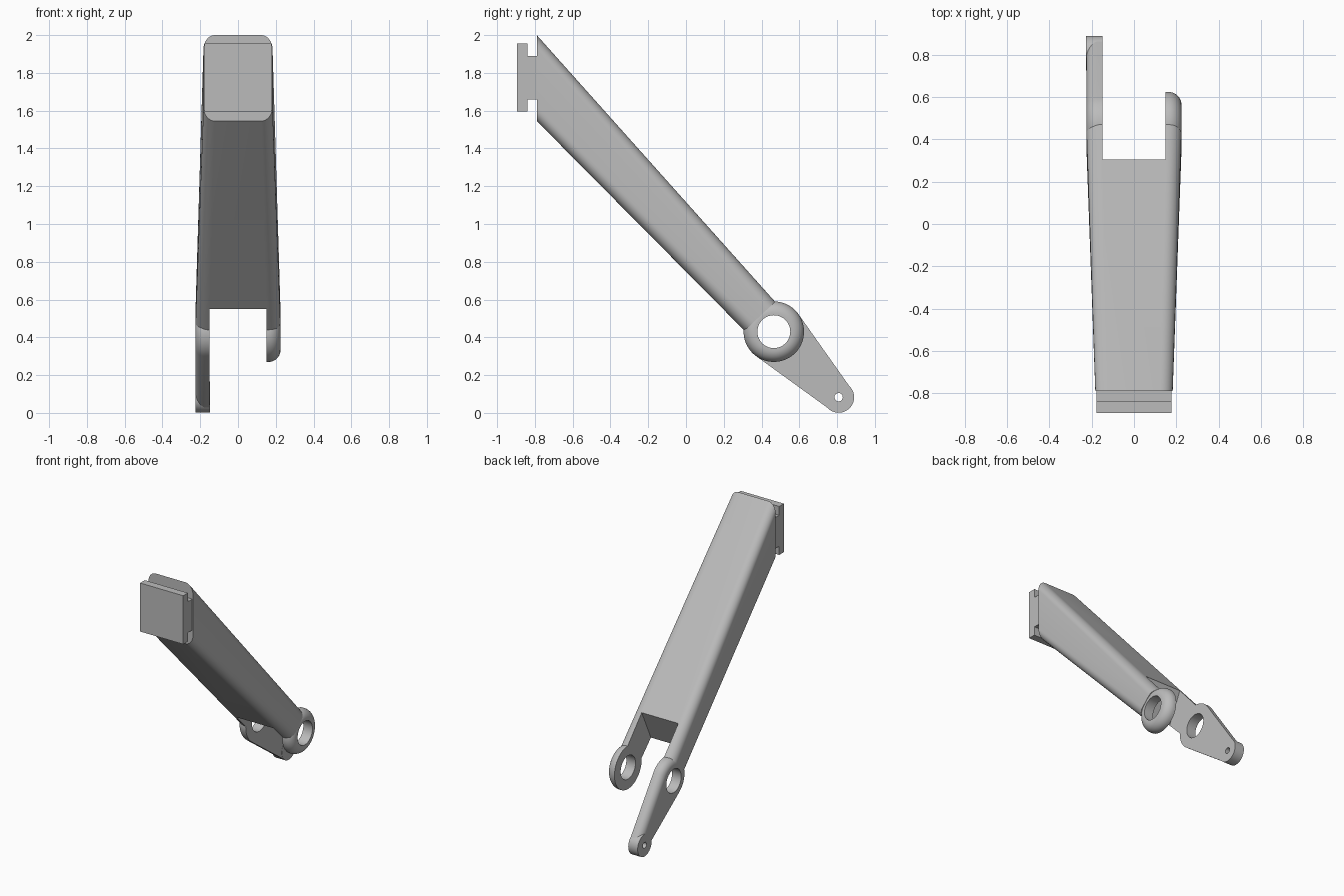
import bpy, bmesh
from math import sin, cos, acos, pi, radians

cube = bpy.data.objects.get("Cube")
if cube:
    bpy.data.objects.remove(cube, do_unlink=True)

grey = bpy.data.materials.new("plain_grey")
grey.use_nodes = True
COLOUR = (0.5, 0.5, 0.5, 1)
grey.diffuse_color = COLOUR
grey.node_tree.nodes["Principled BSDF"].inputs["Base Color"].default_value = COLOUR

PIVOT = (0.465, 0.43)      # (y, z) of the large eye
TIP = (0.808, 0.083)       # (y, z) of the small eye
INNER, OUTER = 0.15, 0.225  # prong faces in x


def loft(name, loops, closed=False):
    """Skin a series of equal vertex loops; cap the ends or close the series."""
    bm = bmesh.new()
    rows = [[bm.verts.new(p) for p in loop] for loop in loops]
    n = len(rows[0])
    pairs = list(zip(rows, rows[1:]))
    if closed:
        pairs.append((rows[-1], rows[0]))
    else:
        bm.faces.new(rows[0])
        bm.faces.new(rows[-1])
    for a, b in pairs:
        for i in range(n):
            j = (i + 1) % n
            bm.faces.new((a[i], a[j], b[j], b[i]))
    bmesh.ops.recalc_face_normals(bm, faces=bm.faces)
    mesh = bpy.data.meshes.new(name)
    bm.to_mesh(mesh)
    bm.free()
    mesh.materials.append(grey)
    ob = bpy.data.objects.new(name, mesh)
    bpy.context.collection.objects.link(ob)
    return ob


def prism(name, outline, x0, x1):
    return loft(name, [[(x, y, z) for y, z in outline] for x in (x0, x1)])


def circle(centre, r, n=64):
    return [(centre[0] + r * cos(2 * pi * i / n), centre[1] + r * sin(2 * pi * i / n)) for i in range(n)]


def activate(ob):
    bpy.ops.object.select_all(action='DESELECT')
    ob.select_set(True)
    bpy.context.view_layer.objects.active = ob


def cut(ob, cutter):
    mod = ob.modifiers.new("cut", 'BOOLEAN')
    mod.operation, mod.solver, mod.object = 'DIFFERENCE', 'EXACT', cutter
    activate(ob)
    bpy.ops.object.modifier_apply(modifier=mod.name)


def smooth(ob):
    activate(ob)
    bpy.ops.object.shade_smooth_by_angle(angle=radians(30))


def rounded_section(low, high, half, rx, rv, steps=8):
    """Rounded rectangle spanning x and the line from low to high in (y, z)."""
    length = ((high[0] - low[0]) ** 2 + (high[1] - low[1]) ** 2) ** 0.5
    pts = []
    for quarter, (sx, sv) in enumerate([(1, 1), (-1, 1), (-1, -1), (1, -1)]):
        for k in range(steps + 1):
            a = (quarter + k / steps) * pi / 2
            x = sx * (half - rx) + rx * cos(a)
            t = 0.5 + (sv * (length / 2 - rv) + rv * sin(a)) / length
            pts.append((x, low[0] + t * (high[0] - low[0]), low[1] + t * (high[1] - low[1])))
    return pts


# Tapered beam, forked at its lower end
beam = loft("beam", [
    rounded_section((-0.79, 1.545), (-0.79, 2.0), 0.183, 0.06, 0.075),
    rounded_section((0.31, 0.435), (0.472, 0.588), OUTER, 0.065, 0.065)])
slot = prism("slot_cutter", [(0.105, 0.355), (0.405, 0.985), (0.9, 0.985), (0.9, 0.2)], -INNER, INNER)
cut(beam, slot)
smooth(beam)

# T-shaped mounting plate on the upper end
prism("mounting_plate", [
    (-0.895, 1.595), (-0.84, 1.595), (-0.84, 1.66), (-0.78, 1.66),
    (-0.78, 1.89), (-0.84, 1.89), (-0.84, 1.955), (-0.895, 1.955)], -0.177, 0.177)

# Left eye ring with a rounded outer rim
BORE, RIM, FILLET = 0.087, 0.16, 0.063
profile = [(INNER, BORE), (INNER, RIM)]
for k in range(11):
    a = pi / 2 * (1 - k / 10)
    profile.append((OUTER - FILLET + FILLET * cos(a), RIM - FILLET + FILLET * sin(a)))
profile.append((OUTER, BORE))
rings = [[(x, y, z) for y, z in circle(PIVOT, r)] for x, r in profile]
smooth(loft("left_eye_ring", rings, closed=True))


# Right link: teardrop plate around both eyes with a rounded outer rim
def teardrop(inset, x, n=32):
    dy, dz = TIP[0] - PIVOT[0], TIP[1] - PIVOT[1]
    r1, r2 = RIM, 0.08
    axis = -pi / 4
    spread = acos((r1 - r2) / (dy * dy + dz * dz) ** 0.5)
    pts = []
    for c, r, start, sweep in ((PIVOT, r1, axis + spread, 2 * pi - 2 * spread),
                               (TIP, r2, axis - spread, 2 * spread)):
        for k in range(n + 1):
            a = start + sweep * k / n
            pts.append((x, c[0] + (r - inset) * cos(a), c[1] + (r - inset) * sin(a)))
    return pts


EDGE = 0.05
layers = [teardrop(0, -INNER)]
for k in range(9):
    a = pi / 2 * k / 8
    layers.append(teardrop(EDGE * (1 - cos(a)), -(OUTER - EDGE + EDGE * sin(a))))
link = loft("right_link", layers)
boss = prism("link_tip_boss", circle(TIP, 0.082), -OUTER - 0.001, -INNER + 0.001)

# Bores through the link and its tip
pivot_bore = prism("pivot_bore_cutter", circle(PIVOT, BORE), -0.3, -0.1)
tip_bore = prism("tip_bore_cutter", circle(TIP, 0.022, 32), -0.3, -0.1)
cut(link, pivot_bore)
cut(link, tip_bore)
cut(boss, tip_bore)
smooth(link)
smooth(boss)

for cutter in (slot, pivot_bore, tip_bore):
    bpy.data.objects.remove(cutter, do_unlink=True)
